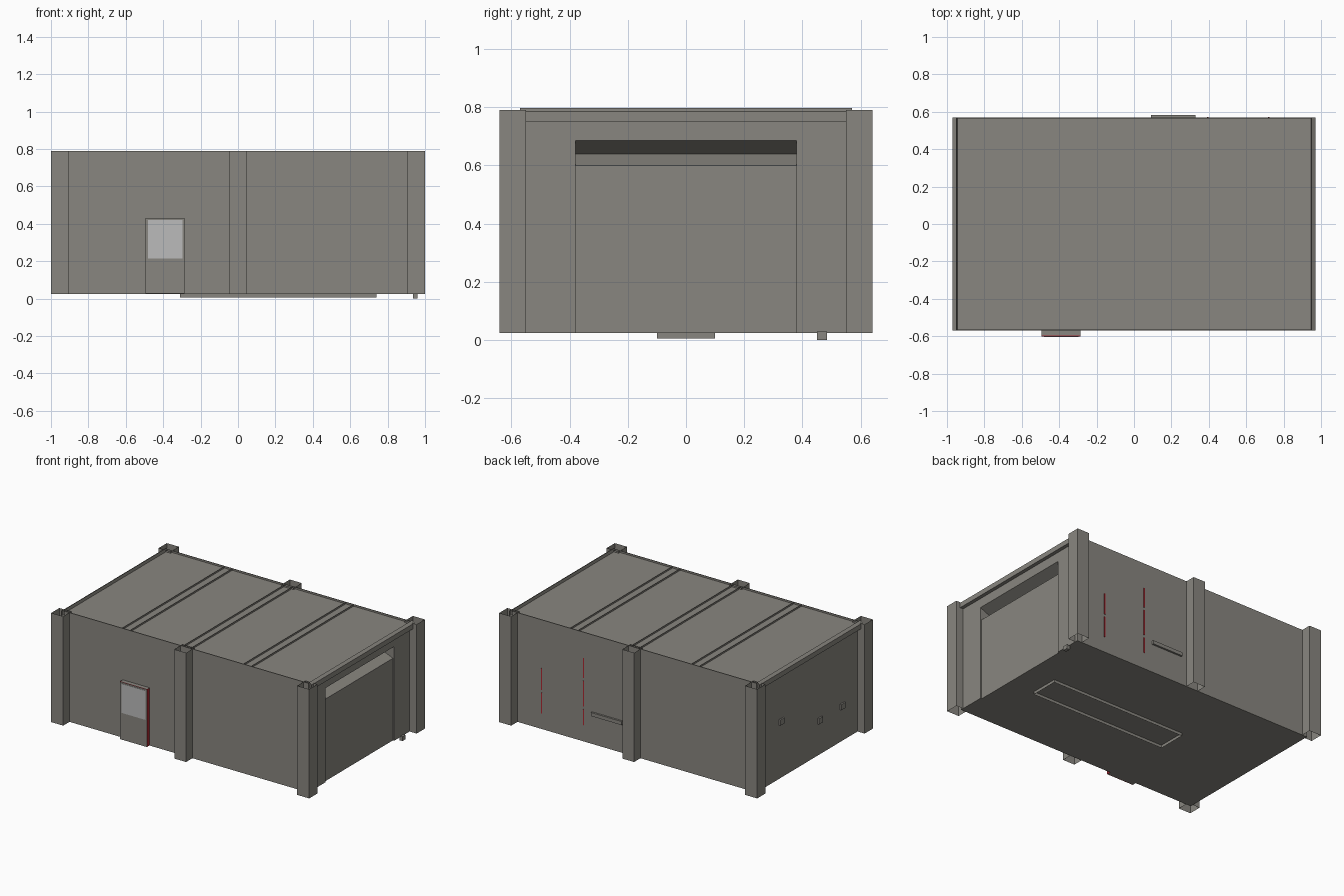
import bpy, bmesh

cube = bpy.data.objects.get("Cube")
if cube:
    bpy.data.objects.remove(cube, do_unlink=True)


def material(name, color):
    m = bpy.data.materials.new(name)
    m.use_nodes = True
    m.diffuse_color = (*color, 1)
    bsdf = next(n for n in m.node_tree.nodes if n.type == "BSDF_PRINCIPLED")
    bsdf.inputs["Base Color"].default_value = (*color, 1)
    return m


GRAY = material("concrete gray", (0.25, 0.24, 0.215))
PANE = material("window gray", (0.50, 0.50, 0.50))
RED = material("trim red", (0.40, 0.02, 0.03))


def finish(name, bm, *mats):
    bmesh.ops.recalc_face_normals(bm, faces=bm.faces)
    mesh = bpy.data.meshes.new(name)
    bm.to_mesh(mesh)
    bm.free()
    for m in mats:
        mesh.materials.append(m)
    obj = bpy.data.objects.new(name, mesh)
    bpy.context.collection.objects.link(obj)
    return obj


def box(name, xs, ys, zs, mat=GRAY, open_ends=False, paint=None):
    """Box from ranges; open_ends leaves out top and bottom."""
    bm = bmesh.new()
    bmesh.ops.create_cube(bm, size=1)
    for v in bm.verts:
        for i, (a, b) in enumerate((xs, ys, zs)):
            v.co[i] = b if v.co[i] > 0 else a
    bm.normal_update()
    if open_ends:
        caps = [f for f in bm.faces if abs(f.normal.z) > 0.5]
        bmesh.ops.delete(bm, geom=caps, context="FACES_ONLY")
    mats = [mat]
    if paint:
        mats.append(RED)
        for f in bm.faces:
            f.material_index = int(paint(f.normal))
    return finish(name, bm, *mats)


def sheet(name, profile, y, closed=False):
    """Sweep an x-z profile along y from -y to +y."""
    bm = bmesh.new()
    rows = [[bm.verts.new((px, s * y, pz)) for px, pz in profile] for s in (-1, 1)]
    n = len(profile)
    for i in range(n if closed else n - 1):
        j = (i + 1) % n
        bm.faces.new((rows[0][i], rows[0][j], rows[1][j], rows[1][i]))
    if closed:
        bm.faces.new(rows[0])
        bm.faces.new(rows[1])
    return finish(name, bm, GRAY)


# Main hall with a shallow gate recess and a wedge slot over the gate
hall = box("hall", (-0.945, 0.945), (-0.57, 0.57), (0.025, 0.778))
cutter = sheet("gate_cutter", [(1.0, 0.0), (0.935, 0.0), (0.935, 0.60),
                               (0.84, 0.64), (0.945, 0.685), (1.0, 0.685)], 0.38, True)
cut = hall.modifiers.new("gate", "BOOLEAN")
cut.operation = "DIFFERENCE"
cut.solver = "EXACT"
cut.object = cutter
bpy.context.view_layer.objects.active = hall
bpy.ops.object.modifier_apply(modifier=cut.name)
bpy.data.objects.remove(cutter, do_unlink=True)

# Low parapets along the long sides
for label, s in (("front", -1), ("back", 1)):
    box(label + "_parapet", (-0.945, 0.945), sorted((s * 0.565, s * 0.57)), (0.77, 0.79))

# Open, hollow columns
for label, s in (("front", -1), ("back", 1)):
    ys = sorted((s * 0.55, s * 0.64))
    for place, xs in (("right", (-1.0, -0.907)), ("middle", (-0.046, 0.046)), ("left", (0.907, 1.0))):
        box(f"{label}_{place}_column", xs, ys, (0.025, 0.79), open_ends=True)

# Header beams over the end walls
for label, s in (("right", -1), ("left", 1)):
    sheet(label + "_header",
          [(s * 0.94, 0.75), (s * 0.97, 0.75), (s * 0.97, 0.785),
           (s * 0.95, 0.798), (s * 0.945, 0.775)], 0.57)

# Paired roof fins
for i, x in enumerate((-0.47, 0, 0.47)):
    for j, d in enumerate((-0.03, 0.03)):
        sheet(f"roof_fin_{i}_{j}", [(x + d, 0.775), (x + d, 0.79)], 0.57)

# Entrance door with red edges and a window
box("door_frame", (-0.495, -0.285), (-0.597, -0.565), (0.027, 0.43),
    paint=lambda n: abs(n.x) > 0.5)
box("door_panel", (-0.495, -0.285), (-0.602, -0.597), (0.027, 0.43),
    paint=lambda n: abs(n.y) < 0.5)
box("door_window", (-0.48, -0.296), (-0.604, -0.601), (0.215, 0.42), PANE)

# Thin red strips and a ledge on the back wall
for i, (x, spans) in enumerate(((0.72, ((0.135, 0.28), (0.30, 0.45))),
                                (0.395, ((0.14, 0.25), (0.27, 0.45), (0.47, 0.61))))):
    for j, zs in enumerate(spans):
        box(f"back_strip_{i}_{j}", (x - 0.004, x + 0.004), (0.568, 0.573), zs, RED)
box("back_ledge", (0.09, 0.33), (0.565, 0.583), (0.225, 0.25))

# Small square vents on the closed end
for i, (y, z) in enumerate(((0.296, 0.42), (-0.13, 0.265), (-0.38, 0.27))):
    box(f"end_vent_{i}", (-0.955, -0.94), (y - 0.022, y + 0.022), (z - 0.02, z + 0.02))

# Open skirt beneath the floor and a small foot by the gate
box("floor_skirt", (-0.31, 0.74), (-0.10, 0.10), (0.005, 0.026), open_ends=True)
box("gate_foot", (0.935, 0.96), (0.45, 0.485), (0.0, 0.03))
